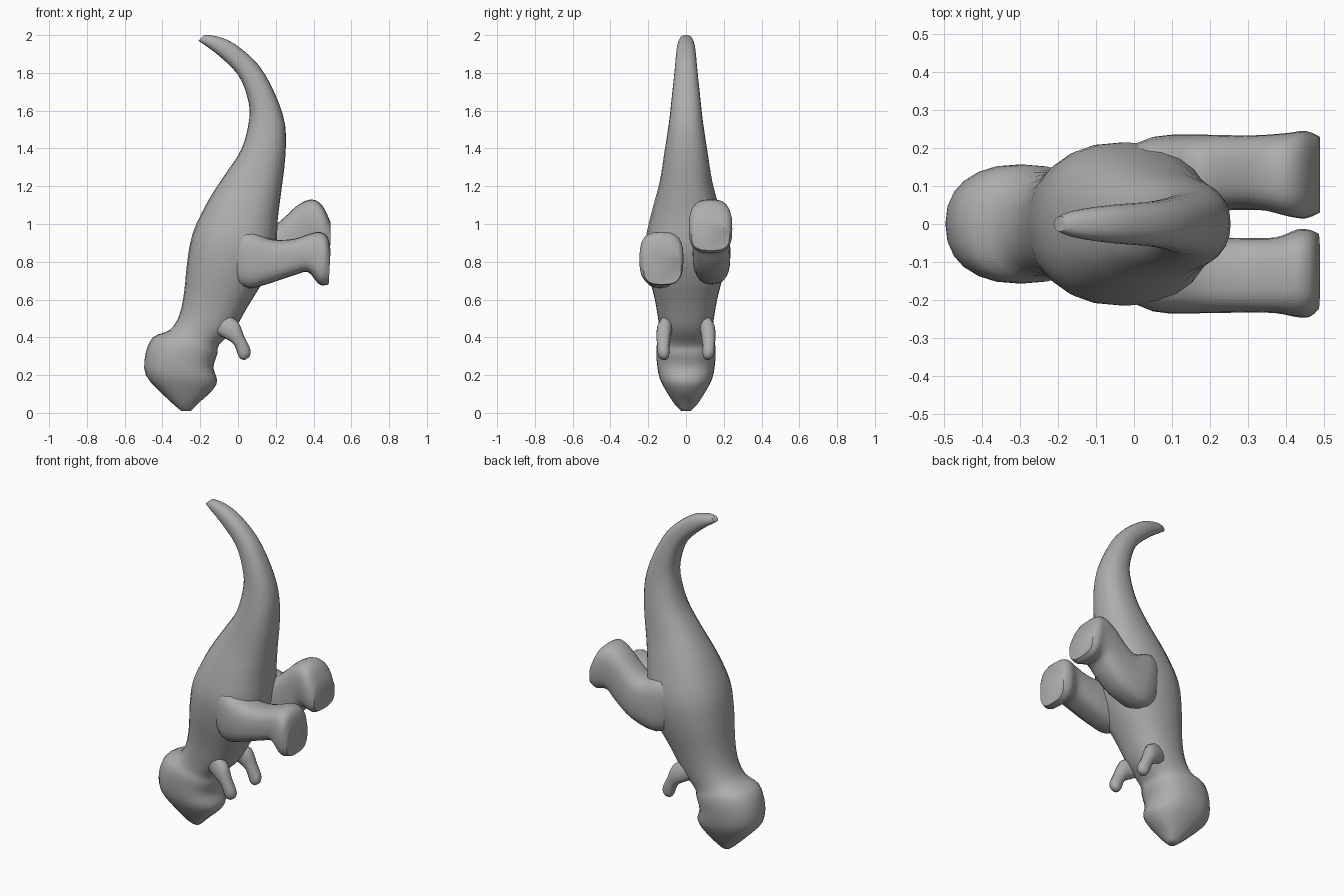
import bpy, bmesh, math
from mathutils import Vector

grey = bpy.data.materials.new("plain grey")
grey.diffuse_color = (0.42, 0.42, 0.42, 1)


def spline(p0, p1, p2, p3, t):
    """Catmull-Rom blend of four section vectors."""
    return 0.5 * (2 * p1 + (p2 - p0) * t + (2 * p0 - 5 * p1 + 4 * p2 - p3) * t * t
                  + (3 * p1 - p0 - 3 * p2 + p3) * t ** 3)


def loft(name, sections, sides=24, steps=3, power=0.85):
    """Skin rounded sections (ax, az, bx, bz, y centre, y half-width):
    a and b are opposite outline points in the xz plane."""
    pts = [Vector(s) for s in sections]
    rings = []
    for i in range(len(pts) - 1):
        quad = [pts[max(0, min(len(pts) - 1, i + k))] for k in (-1, 0, 1, 2)]
        rings += [spline(*quad, s / steps) for s in range(steps)]
    rings.append(pts[-1])

    bm = bmesh.new()
    loops = []
    for ax, az, bx, bz, yc, w in rings:
        loop = []
        for k in range(sides):
            a = math.tau * k / sides
            c, s = [math.copysign(abs(v) ** power, v) for v in (math.cos(a), math.sin(a))]
            loop.append(bm.verts.new(((ax + bx) / 2 + (bx - ax) / 2 * c, yc + w * s,
                                      (az + bz) / 2 + (bz - az) / 2 * c)))
        loops.append(loop)
    for r0, r1 in zip(loops, loops[1:]):
        for k in range(sides):
            n = (k + 1) % sides
            bm.faces.new((r0[k], r0[n], r1[n], r1[k]))
    bm.faces.new(loops[0])
    bm.faces.new(loops[-1])
    bmesh.ops.recalc_face_normals(bm, faces=bm.faces)
    mesh = bpy.data.meshes.new(name)
    bm.to_mesh(mesh)
    bm.free()
    mesh.materials.append(grey)
    ob = bpy.data.objects.new(name, mesh)
    bpy.context.collection.objects.link(ob)
    bpy.ops.object.select_all(action='DESELECT')
    ob.select_set(True)
    bpy.context.view_layer.objects.active = ob
    bpy.ops.object.shade_smooth_by_angle(angle=math.radians(50))
    return ob


# Tail, torso, neck and head in one continuous skin, from tail tip to snout
loft("body", [
    (-0.21, 1.97, -0.18, 2.00, 0, 0.02),
    (-0.18, 1.95, -0.12, 1.995, 0, 0.036),
    (-0.10, 1.89, -0.02, 1.955, 0, 0.05),
    (0.00, 1.79, 0.11, 1.84, 0, 0.06),
    (0.05, 1.67, 0.20, 1.68, 0, 0.075),
    (0.06, 1.56, 0.25, 1.52, 0, 0.09),
    (0.02, 1.40, 0.25, 1.35, 0, 0.115),
    (-0.07, 1.26, 0.23, 1.18, 0, 0.14),
    (-0.16, 1.12, 0.21, 1.02, 0, 0.18),
    (-0.24, 0.95, 0.20, 0.86, 0, 0.215),
    (-0.27, 0.79, 0.14, 0.71, 0, 0.20),
    (-0.285, 0.64, 0.05, 0.56, 0, 0.165),
    (-0.31, 0.52, -0.02, 0.44, 0, 0.145),
    (-0.36, 0.44, -0.10, 0.36, 0, 0.14),
    (-0.45, 0.40, -0.11, 0.31, 0, 0.155),
    (-0.49, 0.31, -0.13, 0.24, 0, 0.155),
    (-0.488, 0.20, -0.11, 0.17, 0, 0.14),
    (-0.40, 0.10, -0.14, 0.115, 0, 0.10),
    (-0.33, 0.035, -0.20, 0.06, 0, 0.06),
    (-0.30, 0.01, -0.25, 0.01, 0, 0.025),
])

# Hind legs: thigh, shin and flat-soled foot, one raised in stride
loft("lower_hind_leg", [
    (-0.06, 0.92, -0.03, 0.70, -0.12, 0.06),
    (0.04, 0.97, 0.06, 0.66, -0.135, 0.095),
    (0.17, 0.92, 0.18, 0.69, -0.135, 0.10),
    (0.29, 0.92, 0.30, 0.73, -0.135, 0.098),
    (0.38, 0.948, 0.37, 0.745, -0.135, 0.10),
    (0.435, 0.958, 0.42, 0.69, -0.13, 0.115),
    (0.475, 0.93, 0.445, 0.675, -0.13, 0.115),
    (0.49, 0.86, 0.48, 0.68, -0.125, 0.10),
], power=0.7)
loft("raised_hind_leg", [
    (-0.06, 0.95, -0.03, 0.73, 0.12, 0.06),
    (0.03, 1.02, 0.08, 0.68, 0.135, 0.095),
    (0.16, 0.98, 0.23, 0.72, 0.135, 0.10),
    (0.24, 1.03, 0.33, 0.79, 0.135, 0.098),
    (0.31, 1.095, 0.39, 0.85, 0.135, 0.10),
    (0.385, 1.13, 0.43, 0.85, 0.13, 0.11),
    (0.445, 1.10, 0.46, 0.845, 0.13, 0.115),
    (0.49, 1.01, 0.488, 0.86, 0.13, 0.10),
], power=0.7)

# Small forearms
for side, y in (("near", -1), ("far", 1)):
    loft(side + "_arm", [
        (-0.12, 0.42, -0.06, 0.52, y * 0.10, 0.035),
        (-0.06, 0.39, 0.00, 0.485, y * 0.115, 0.04),
        (-0.02, 0.36, 0.03, 0.41, y * 0.12, 0.035),
        (0.00, 0.305, 0.06, 0.35, y * 0.12, 0.032),
        (0.015, 0.285, 0.067, 0.32, y * 0.118, 0.028),
        (0.035, 0.28, 0.06, 0.295, y * 0.116, 0.015),
    ], sides=12, steps=2)
